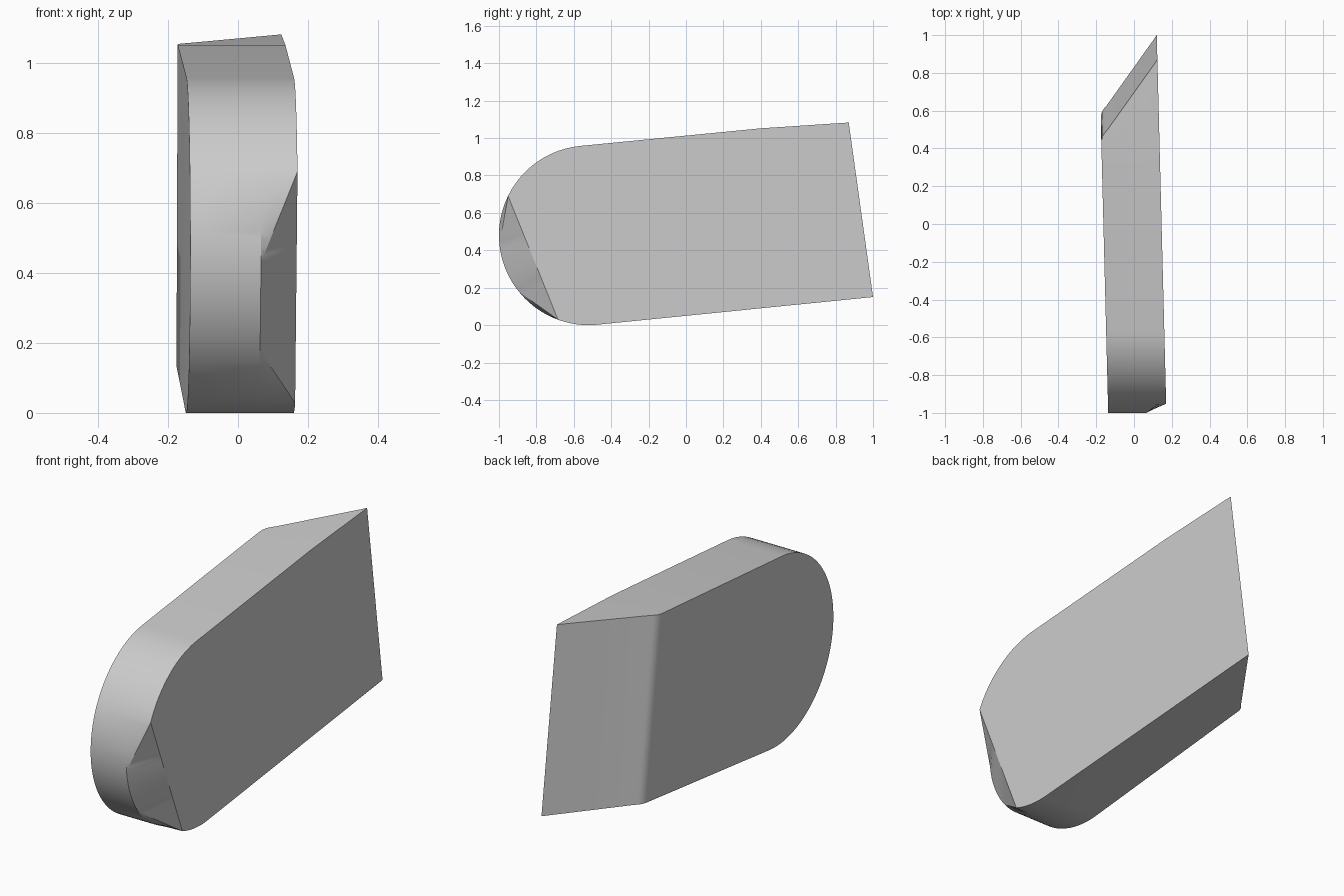
import bpy, bmesh
from math import radians, sin, cos
from mathutils import Vector

if "Cube" in bpy.data.objects:
    bpy.data.objects.remove(bpy.data.objects["Cube"])

grey = bpy.data.materials.new("plain grey")
grey.use_nodes = True
grey.diffuse_color = (0.6, 0.6, 0.6, 1)
grey.node_tree.nodes["Principled BSDF"].inputs["Base Color"].default_value = (0.6, 0.6, 0.6, 1)

RADIUS, CY, CZ = 0.48, -0.52, 0.48
YAW = 0.0255            # slight sideways turn of the slab
OUTER, INNER = 0.146, 0.04


def arc(u, deg):
    a = radians(deg)
    return Vector((u, CY + RADIUS * cos(a), CZ + RADIUS * sin(a)))


# Nose angles, split where the lower corner facet starts, flattens and ends
A, D, E, B = 154, 186, 219, 250
stops = [95.5, A, D, E, B, 275.6]
angles = [s + (e - s) * i / 12 for s, e in zip(stops, stops[1:]) for i in range(12)] + [stops[-1]]


def facet_edge(deg):
    if deg <= A or deg >= B:
        return arc(OUTER, deg)
    if deg < D:
        return arc(OUTER, A).lerp(arc(INNER, D), (deg - A) / (D - A))
    if deg > E:
        return arc(INNER, E).lerp(arc(OUTER, B), (deg - E) / (B - E))
    return arc(INNER, deg)


def facet_chord(deg):
    if A < deg < B:
        return arc(OUTER, A).lerp(arc(OUTER, B), (deg - A) / (B - A))
    return arc(OUTER, deg)


def section(u, back, nose):
    """Side outline; back is how far the rear edge is pulled forward."""
    pts = [nose(a) for a in angles]
    pts.append(Vector((u, 1 - back, 0.15 - 0.035 * back)))
    y = 0.87 - back
    pts.append(Vector((u, y, 1.052 + 0.066 * (y - 0.4))))
    pts.append(Vector((u, 0.4, 1.052)))
    return pts


# Slab sections from its right face to its left, with a rounded slanting rear
rows = [(-0.162, 0.45), (-0.160, 0.425), (-0.154, 0.405), (-0.143, 0.388), (-0.127, 0.37), (INNER, 0.144)]
sections = [section(u, b, lambda a, u=u: arc(u, a)) for u, b in rows]
sections.append(section(OUTER, 0, facet_edge))
sections.append(section(OUTER, 0, facet_chord))

bm = bmesh.new()
rings = [[bm.verts.new((p.x - YAW * p.y, p.y, p.z)) for p in pts] for pts in sections]
for r, s in zip(rings, rings[1:]):
    for i in range(len(r)):
        j = (i + 1) % len(r)
        bm.faces.new((r[i], r[j], s[j], s[i]))
bm.faces.new(rings[0])
bm.faces.new(rings[-1])
bmesh.ops.remove_doubles(bm, verts=bm.verts, dist=0.0005)
bmesh.ops.recalc_face_normals(bm, faces=bm.faces)
mesh = bpy.data.meshes.new("rounded_slab")
bm.to_mesh(mesh)
bm.free()
mesh.materials.append(grey)
slab = bpy.data.objects.new("rounded_slab", mesh)
bpy.context.collection.objects.link(slab)
bpy.context.view_layer.objects.active = slab
slab.select_set(True)
bpy.ops.object.shade_smooth_by_angle(angle=radians(25))
